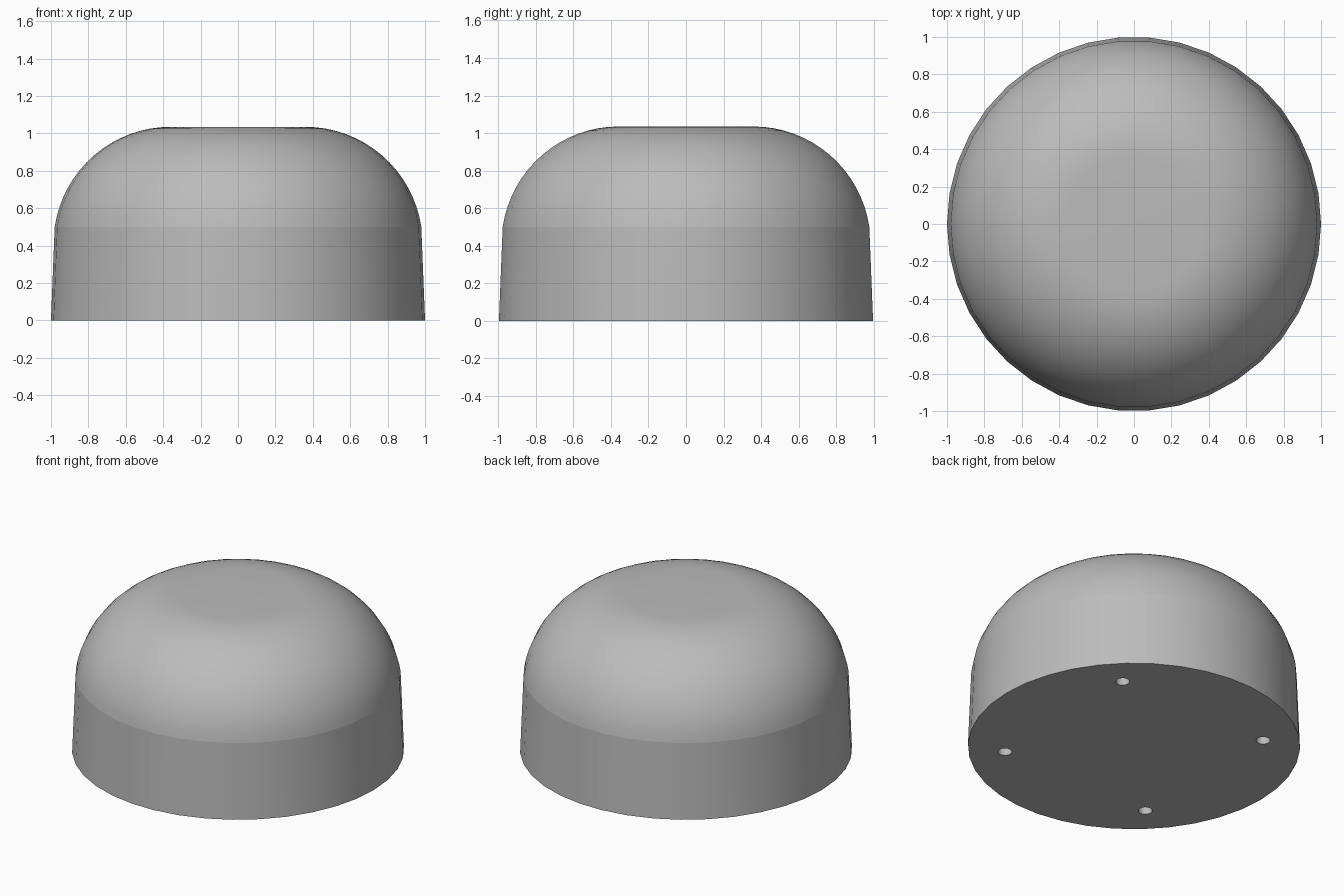
import bpy, bmesh, math

cube = bpy.data.objects.get("Cube")
if cube:
    bpy.data.objects.remove(cube, do_unlink=True)

SIDES = 38
WALL_TOP, TOP = 0.5, 1.035
RIM, FLAT = 0.98, 0.36

grey = bpy.data.materials.new("plain grey")
grey.use_nodes = True
colour = (0.5, 0.5, 0.5, 1)
grey.diffuse_color = colour
grey.node_tree.nodes["Principled BSDF"].inputs["Base Color"].default_value = colour


def add_object(name, bm):
    bmesh.ops.recalc_face_normals(bm, faces=bm.faces)
    mesh = bpy.data.meshes.new(name)
    bm.to_mesh(mesh)
    bm.free()
    mesh.materials.append(grey)
    obj = bpy.data.objects.new(name, mesh)
    bpy.context.collection.objects.link(obj)
    return obj


# Tapered wall, then an arc that runs level into the flat top
drop = TOP - WALL_TOP
radius = ((RIM - FLAT) ** 2 + drop ** 2) / (2 * drop)
sweep = math.asin((RIM - FLAT) / radius)
profile = [(1, 0), (RIM, WALL_TOP)]
for i in range(1, 17):
    a = sweep * (1 - i / 16)
    profile.append((FLAT + radius * math.sin(a), TOP - radius * (1 - math.cos(a))))

bm = bmesh.new()
rings = []
for r, z in profile:
    angles = [math.tau * k / SIDES for k in range(SIDES)]
    rings.append([bm.verts.new((r * math.cos(a), r * math.sin(a), z)) for a in angles])
for low, high in zip(rings, rings[1:]):
    for k in range(SIDES):
        n = (k + 1) % SIDES
        bm.faces.new((low[k], low[n], high[n], high[k]))
bm.faces.new(rings[0])
bm.faces.new(rings[-1])
body = add_object("domed_body", bm)

# Four blind screw holes in the underside
bm = bmesh.new()
for k in range(4):
    a = math.pi / 4 + k * math.pi / 2
    made = bmesh.ops.create_cone(bm, cap_ends=True, segments=24, radius1=0.042,
                                 radius2=0.042, depth=0.4)
    bmesh.ops.translate(bm, verts=made["verts"],
                        vec=(0.78 * math.cos(a), 0.78 * math.sin(a), 0))
cutter = add_object("hole_cutter", bm)
cutter.hide_render = True
cutter.hide_set(True)

cut = body.modifiers.new("screw holes", "BOOLEAN")
cut.operation = "DIFFERENCE"
cut.object = cutter
cut.solver = "EXACT"
bpy.context.view_layer.objects.active = body
bpy.ops.object.modifier_apply(modifier=cut.name)
bpy.data.objects.remove(cutter, do_unlink=True)

# Smooth shading, with crisp corners and a crisp line where wall meets dome
bm = bmesh.new()
bm.from_mesh(body.data)
for f in bm.faces:
    f.smooth = True
for e in bm.edges:
    on_rim = all(abs(v.co.z - WALL_TOP) < 0.001 for v in e.verts)
    e.smooth = not on_rim and e.calc_face_angle(0) < math.radians(30)
bm.to_mesh(body.data)
bm.free()
